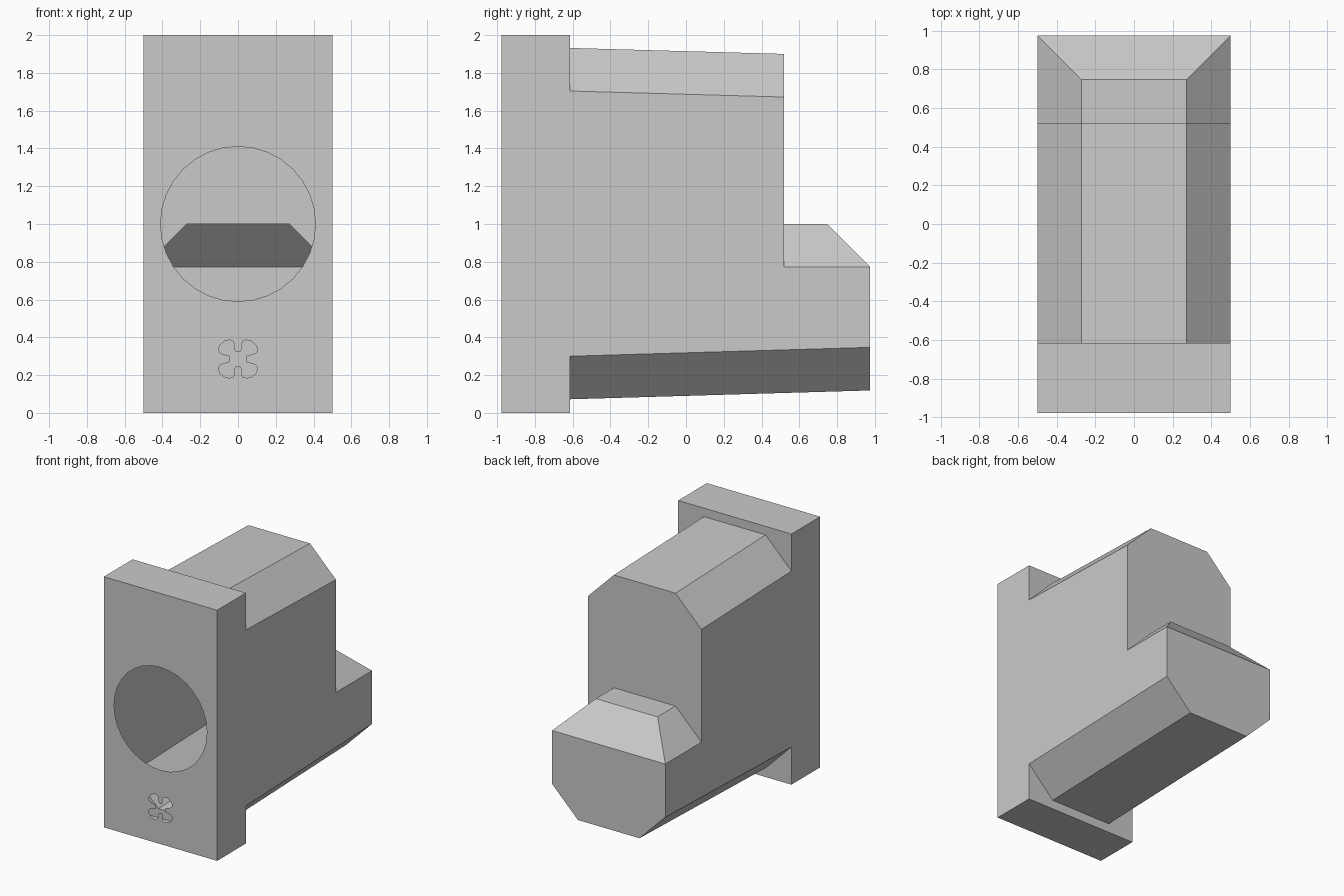
import bpy, bmesh, math
from mathutils import Vector

cube = bpy.data.objects.get("Cube")
if cube:
    bpy.data.objects.remove(cube, do_unlink=True)

# Main dimensions
W, C = 0.5, 0.228                  # half width, chamfer size
FRONT, PLATE, STEP, BACK = -0.977, -0.615, 0.52, 0.975
SHELF, TOP = 1.0, 2.0
N = W - C                          # half width of the chamfered flats

grey = bpy.data.materials.new("light grey")
grey.use_nodes = True
grey.diffuse_color = (0.59, 0.59, 0.59, 1)
grey.node_tree.nodes["Principled BSDF"].inputs["Base Color"].default_value = grey.diffuse_color


def bottom(y):
    return 0.072 + 0.0295 * (y - PLATE)


def crown(y):
    return 1.932 - 0.028 * (y - PLATE)


def arch(y, z, drop):
    """Chamfered edge from right to left; drop is the side of the chamfer."""
    return [(W, y, z - drop), (N, y, z), (-N, y, z), (-W, y, z - drop)]


def face(bm, points):
    return bm.faces.new([bm.verts.new(p) for p in points])


def bridge(bm, a, b):
    for i in range(len(a) - 1):
        face(bm, (a[i], a[i + 1], b[i + 1], b[i]))


def finish(bm, name, inside):
    """Weld the shell, turn every face outward and make the object."""
    bmesh.ops.remove_doubles(bm, verts=bm.verts, dist=1e-5)
    bm.normal_update()
    for f in bm.faces:
        if f.normal.dot(f.calc_center_median() - Vector(inside)) < 0:
            f.normal_flip()
    mesh = bpy.data.meshes.new(name)
    bm.to_mesh(mesh)
    bm.free()
    mesh.materials.append(grey)
    obj = bpy.data.objects.new(name, mesh)
    bpy.context.collection.objects.link(obj)


# Front plate: pierced front sheet
bm = bmesh.new()
rim = [(-W, 0), (W, 0), (W, TOP), (-W, TOP)]
hole = [(0.41 * math.sin(math.tau * i / 32), 1 + 0.41 * math.cos(math.tau * i / 32))
        for i in range(32)]

# Four-leaf opening from one leaf mirrored into each quadrant
leaf = [(.010, .037), (.020, .052), (.018, .072), (.025, .094), (.045, .101),
        (.072, .094), (.096, .074), (.104, .050), (.096, .032), (.074, .024),
        (.048, .018), (.042, .008)]
clover = []
for sx, sz in ((1, 1), (1, -1), (-1, -1), (-1, 1)):
    part = leaf if sx * sz > 0 else leaf[::-1]
    clover += [(sx * x, 0.285 + sz * z) for x, z in part]

edges = []
for loop in (rim, hole, clover):
    vs = [bm.verts.new((x, FRONT, z)) for x, z in loop]
    edges += [bm.edges.new((vs[i - 1], vs[i])) for i in range(len(vs))]
bmesh.ops.triangle_fill(bm, use_beauty=True, use_dissolve=False, edges=edges,
                        normal=(0, -1, 0))

# Plate sides, and the lips behind it above and below the body
for i in range(4):
    (x0, z0), (x1, z1) = rim[i - 1], rim[i]
    face(bm, [(x0, FRONT, z0), (x1, FRONT, z1), (x1, PLATE, z1), (x0, PLATE, z0)])
for edge, z in ((arch(PLATE, crown(PLATE), C), TOP), (arch(PLATE, bottom(PLATE), -C), 0)):
    face(bm, edge + [(-W, PLATE, z), (W, PLATE, z)])
finish(bm, "front_plate", (0, -0.8, 1))

# Body: tapering crown and underside
bm = bmesh.new()
crown_back = arch(STEP, crown(STEP), C)
keel_back = arch(BACK, bottom(BACK), -C)
bridge(bm, arch(PLATE, crown(PLATE), C), crown_back)
bridge(bm, arch(PLATE, bottom(PLATE), -C), keel_back)

# Rear wall above the shelf
shelf_front = arch(STEP, SHELF, C)
face(bm, crown_back + shelf_front[::-1])

# Rear shelf, chamfered on three sides
shelf_back = arch(BACK - C, SHELF, C)
shelf_back[0] = (W, BACK, SHELF - C)
shelf_back[3] = (-W, BACK, SHELF - C)
bridge(bm, shelf_front, shelf_back)
face(bm, shelf_back)
face(bm, [shelf_back[0], shelf_back[3]] + keel_back[::-1])

# Flat sides
for x in (-W, W):
    face(bm, [(x, PLATE, bottom(PLATE) + C), (x, BACK, bottom(BACK) + C),
              (x, BACK, SHELF - C), (x, STEP, SHELF - C),
              (x, STEP, crown(STEP) - C), (x, PLATE, crown(PLATE) - C)])
finish(bm, "hollow_body", (0, 0, 0.7))
